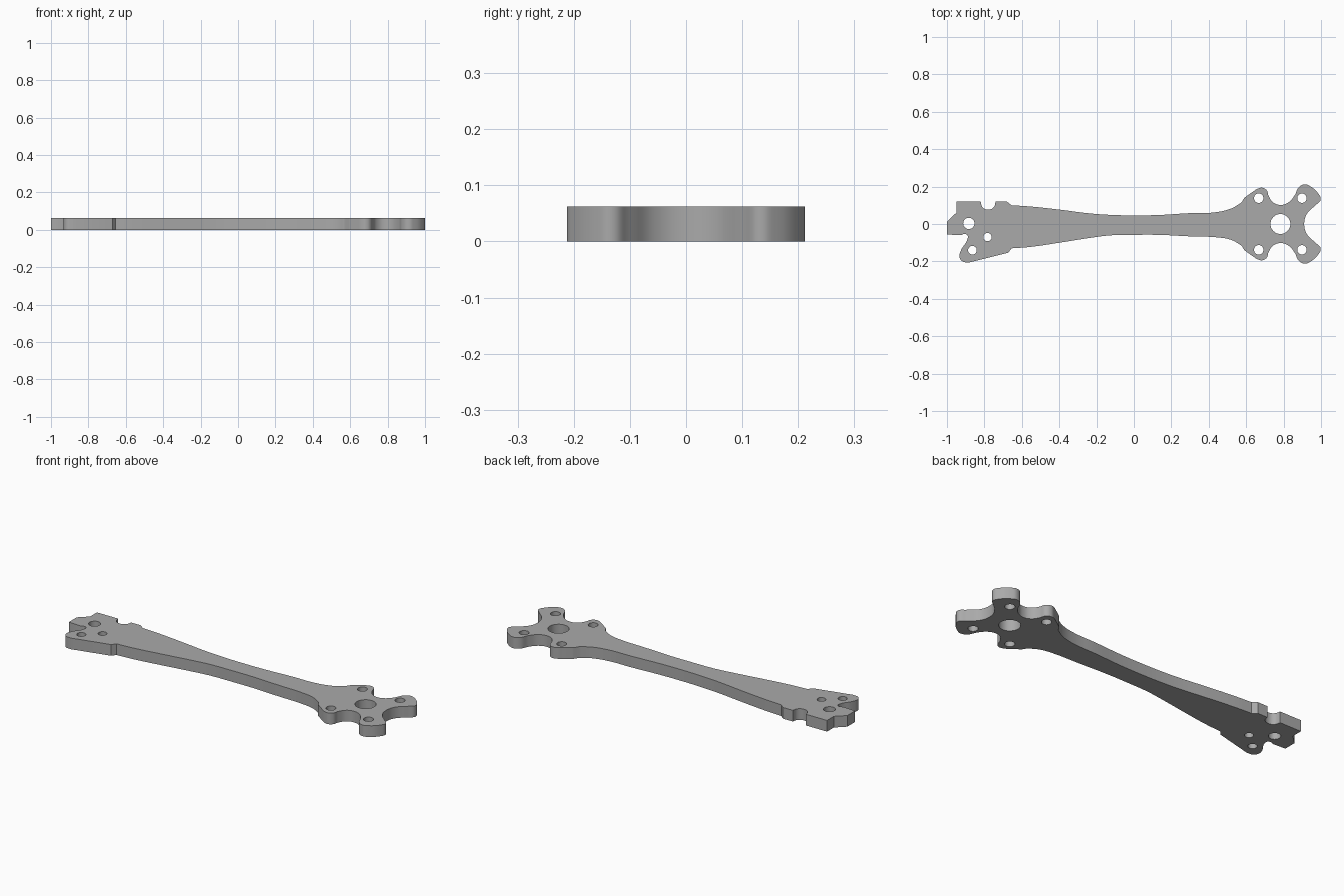
import bpy
import bmesh
import math

THICKNESS = 0.062

if "Cube" in bpy.data.objects:
    bpy.data.objects.remove(bpy.data.objects["Cube"], do_unlink=True)


def make_material(name, colour):
    material = bpy.data.materials.new(name)
    material.use_nodes = True
    material.diffuse_color = colour
    material.node_tree.nodes["Principled BSDF"].inputs["Base Color"].default_value = colour
    return material


def add_spline(curve, points, resolution):
    """Add a closed bezier spline; each point is (x, y, is_corner)."""
    spline = curve.splines.new("BEZIER")
    spline.bezier_points.add(len(points) - 1)
    for bezier, (x, y, is_corner) in zip(spline.bezier_points, points):
        bezier.co = (x, y, 0)
        handle = "VECTOR" if is_corner else "AUTO"
        bezier.handle_left_type = bezier.handle_right_type = handle
    spline.use_cyclic_u = True
    spline.resolution_u = resolution


def add_hole(curve, x, y, radius):
    ring = [(x + radius * math.cos(a * math.pi / 4),
             y + radius * math.sin(a * math.pi / 4), False) for a in range(8)]
    add_spline(curve, ring, 4)


def corners(points):
    return [(x, y, True) for x, y in points]


def smooth(points):
    return [(x, y, False) for x, y in points]


# Clamp end: stepped tip, then a round-bottomed notch in the back edge
tip = corners([(-1, -.056), (-1, .013), (-.95, .06), (-.95, .12), (-.82, .12)])
notch = (smooth([(-.81, .09), (-.78, .077), (-.75, .09)])
         + corners([(-.74, .12), (-.68, .12), (-.655, .1)]))

# Slender arm: back edge and front edge
back_edge = smooth([(-.56, .094), (-.4, .077), (-.24, .057), (-.13, .049),
                    (0, .046), (.13, .048), (.3, .058), (.43, .062), (.52, .083)])
front_edge = smooth([(.52, -.085), (.45, -.072), (.3, -.066), (.13, -.058),
                     (0, -.058), (-.13, -.061), (-.24, -.075), (-.4, -.1),
                     (-.56, -.123)])

# Motor mount: back half of the four-lobed head, mirrored for the front half
lobes = (corners([(.575, .115), (.59, .14)])
         + smooth([(.635, .172), (.66, .188), (.685, .194), (.71, .18), (.72, .15),
                   (.745, .115), (.783, .102), (.825, .115), (.86, .155),
                   (.88, .195), (.913, .212), (.945, .2), (.985, .163),
                   (.998, .13), (.97, .1), (.925, .055)]))
lobes_mirrored = [(x, -y, is_corner) for x, y, is_corner in reversed(lobes)]
head = lobes + smooth([(.91, 0)]) + lobes_mirrored

# Front fin of the clamp end, with the narrow slot beside the tip
fin = (corners([(-.655, -.13), (-.672, -.153)])
       + smooth([(-.88, -.205), (-.917, -.2), (-.933, -.175), (-.925, -.14),
                 (-.892, -.085), (-.89, -.062), (-.905, -.053)])
       + corners([(-.925, -.06)]))
# Keep the long side of the fin straight
fin[2] = (fin[2][0], fin[2][1], True)

# Flat filled profile with screw and shaft holes, extruded to plate thickness
profile = bpy.data.curves.new("arm_plate", "CURVE")
profile.dimensions = "2D"
profile.fill_mode = "BOTH"
profile.extrude = THICKNESS / 2
add_spline(profile, tip + notch + back_edge + head + front_edge + fin, 6)

add_hole(profile, .783, 0, .053)
for x in (.667, .898):
    for side in (1, -1):
        add_hole(profile, x, side * .138, .025)
for x, y, radius in ((-.883, .003, .03), (-.783, -.07, .022), (-.864, -.14, .023)):
    add_hole(profile, x, y, radius)

arm = bpy.data.objects.new("arm_plate", profile)
bpy.context.collection.objects.link(arm)
bpy.ops.object.select_all(action="DESELECT")
bpy.context.view_layer.objects.active = arm
arm.select_set(True)
bpy.ops.object.convert(target="MESH")
arm = bpy.context.object
arm.name = "arm_plate"

# Weld the caps to the walls and stand the plate on the ground
bm = bmesh.new()
bm.from_mesh(arm.data)
bmesh.ops.remove_doubles(bm, verts=bm.verts, dist=0.0002)
bmesh.ops.recalc_face_normals(bm, faces=bm.faces)
bmesh.ops.translate(bm, verts=bm.verts, vec=(0, 0, THICKNESS / 2))
bm.to_mesh(arm.data)
bm.free()

arm.data.materials.clear()
arm.data.materials.append(make_material("plain grey", (0.4, 0.4, 0.4, 1)))
bpy.ops.object.shade_smooth_by_angle(angle=math.radians(30))
